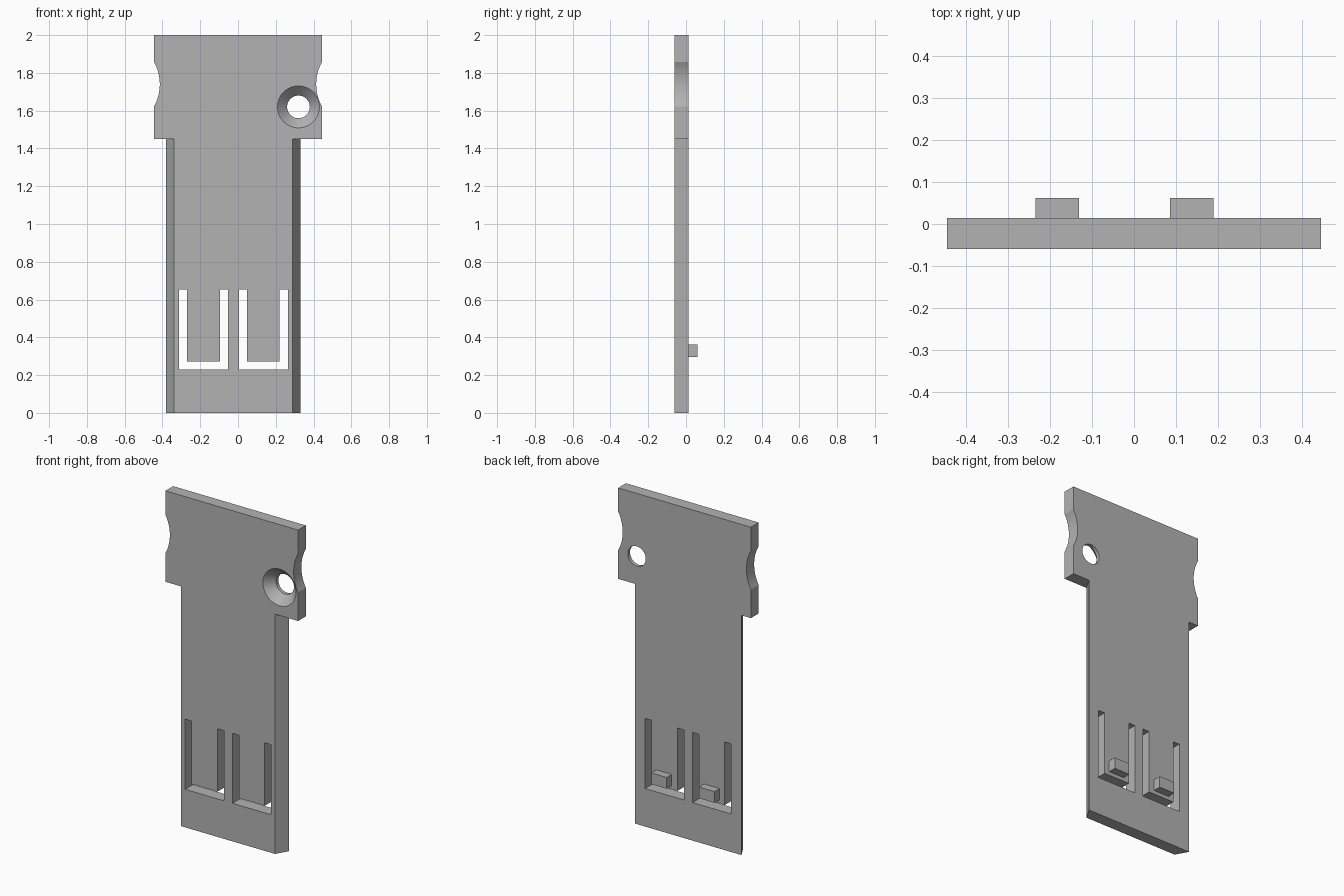
import bpy, bmesh, math

if "Cube" in bpy.data.objects:
    bpy.data.objects.remove(bpy.data.objects["Cube"])

FRONT, BACK = -0.06, 0.014

grey = bpy.data.materials.new("plain_grey")
grey.use_nodes = True
COLOUR = (0.45, 0.45, 0.45, 1)
grey.diffuse_color = COLOUR
grey.node_tree.nodes["Principled BSDF"].inputs["Base Color"].default_value = COLOUR


def loft(name, rings):
    """Skin a stack of equal-length rings and cap both ends."""
    bm = bmesh.new()
    loops = [[bm.verts.new(p) for p in ring] for ring in rings]
    n = len(loops[0])
    for a, b in zip(loops, loops[1:]):
        for i in range(n):
            j = (i + 1) % n
            bm.faces.new((a[i], a[j], b[j], b[i]))
    bm.faces.new(loops[0])
    bm.faces.new(loops[-1])
    bmesh.ops.recalc_face_normals(bm, faces=bm.faces)
    mesh = bpy.data.meshes.new(name)
    bm.to_mesh(mesh)
    bm.free()
    mesh.materials.append(grey)
    obj = bpy.data.objects.new(name, mesh)
    bpy.context.collection.objects.link(obj)
    return obj


def prism(name, outline, y0, y1):
    return loft(name, [[(x, y, z) for x, z in outline] for y in (y0, y1)])


def select(obj):
    bpy.ops.object.select_all(action="DESELECT")
    obj.select_set(True)
    bpy.context.view_layer.objects.active = obj


def cut(target, cutter):
    cutter.hide_render = True
    select(target)
    mod = target.modifiers.new("cut", "BOOLEAN")
    mod.operation = "DIFFERENCE"
    mod.solver = "EXACT"
    mod.object = cutter
    bpy.ops.object.modifier_apply(modifier=mod.name)
    bpy.data.objects.remove(cutter)


# Plate: wide head with finger notches, shaft with slanted long edges
HEAD, SHOULDER, TOP = 0.444, 1.45, 2.0
NOTCH_Z, NOTCH_HALF, SAG = 1.74, 0.117, 0.03
radius = (NOTCH_HALF ** 2 + SAG ** 2) / (2 * SAG)
sweep = math.asin(NOTCH_HALF / radius)
STEPS = 16
notch = []
for i in range(STEPS + 1):
    a = sweep * (2 * i / STEPS - 1)
    notch.append((HEAD - SAG + radius * (1 - math.cos(a)),
                  NOTCH_Z + radius * math.sin(a)))


def outline(left, right):
    pts = [(left, 0), (right, 0), (right, SHOULDER), (HEAD, SHOULDER)]
    pts += notch + [(HEAD, TOP), (-HEAD, TOP)]
    pts += [(-x, z) for x, z in reversed(notch)]
    return pts + [(-HEAD, SHOULDER), (left, SHOULDER)]


front = [(x, FRONT, z) for x, z in outline(-0.34, 0.289)]
back = [(x, BACK, z) for x, z in outline(-0.381, 0.332)]
plate = loft("plate", [front, back])

# U-shaped slots that free the two spring tongues
for x in (-0.312, 0.005):
    w, s, low, high = 0.259, 0.043, 0.23, 0.654
    u = [(x, low), (x + w, low), (x + w, high), (x + w - s, high),
         (x + w - s, low + s), (x + s, low + s), (x + s, high), (x, high)]
    cut(plate, prism("slot_cutter", u, FRONT - 0.1, BACK + 0.1))

# Countersunk screw hole
WIDE, NARROW, DEPTH, EXTRA = 0.111, 0.06, 0.052, 0.02
slope = (WIDE - NARROW) / DEPTH
profile = [(WIDE + slope * EXTRA, FRONT - EXTRA),
           (NARROW, FRONT + DEPTH), (NARROW, BACK + 0.1)]
SIDES = 64
turns = [2 * math.pi * i / SIDES for i in range(SIDES)]
cut(plate, loft("hole_cutter", [
    [(0.32 + r * math.cos(a), y, 1.62 + r * math.sin(a)) for a in turns]
    for r, y in profile]))

select(plate)
bpy.ops.object.shade_smooth_by_angle(angle=math.radians(25))

# Catches on the back of the tongues
for name, x in (("right_catch", -0.234), ("left_catch", 0.086)):
    box = [(x, 0.295), (x + 0.103, 0.295), (x + 0.103, 0.363), (x, 0.363)]
    prism(name, box, BACK, 0.062)
